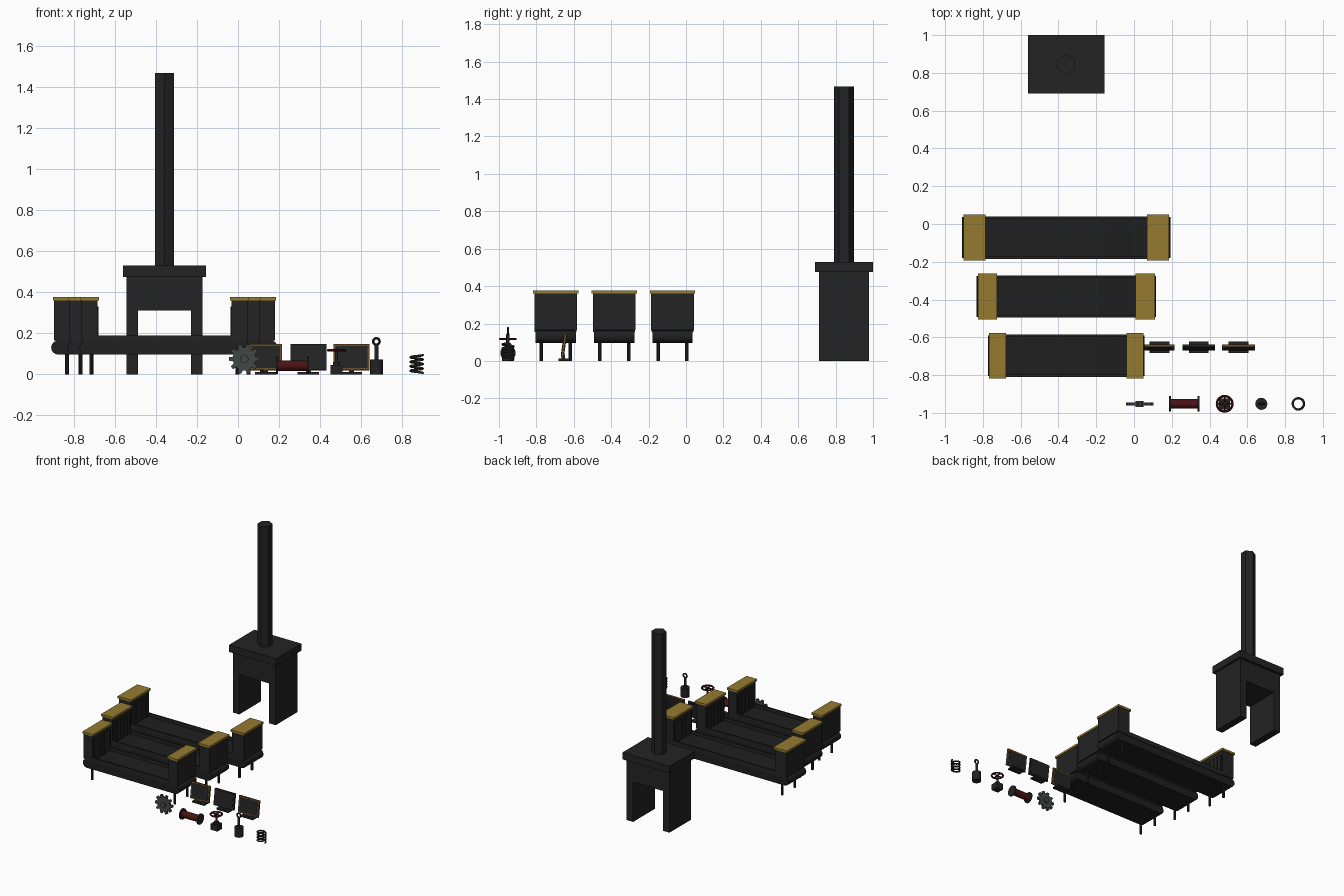
import bpy, bmesh, math
from mathutils import Matrix, Vector

if "Cube" in bpy.data.objects:
    bpy.data.objects.remove(bpy.data.objects["Cube"])


def material(name, rgb):
    m = bpy.data.materials.new(name)
    m.diffuse_color = (*rgb, 1)
    m.use_nodes = True
    m.node_tree.nodes["Principled BSDF"].inputs["Base Color"].default_value = m.diffuse_color
    return m


DARK = material("charcoal", (0.017, 0.017, 0.017))
BELT = material("belt black", (0.014, 0.014, 0.014))
GOLD = material("brass", (0.30, 0.195, 0.03))
STEEL = material("steel grey", (0.055, 0.065, 0.062))
RED = material("dark red", (0.07, 0.006, 0.007))
BRONZE = material("bronze", (0.14, 0.065, 0.018))


def finish(name, bm, mat, smooth=False):
    bmesh.ops.recalc_face_normals(bm, faces=bm.faces)
    me = bpy.data.meshes.new(name)
    bm.to_mesh(me)
    bm.free()
    me.materials.append(mat)
    ob = bpy.data.objects.new(name, me)
    bpy.context.collection.objects.link(ob)
    if smooth:
        bpy.ops.object.select_all(action='DESELECT')
        ob.select_set(True)
        bpy.context.view_layer.objects.active = ob
        bpy.ops.object.shade_smooth_by_angle(angle=math.radians(40))
    return ob


def box(name, x, y, z, mat):
    """Box from (min, max) ranges."""
    bm = bmesh.new()
    bmesh.ops.create_cube(bm, size=1)
    for v in bm.verts:
        v.co = [r[0] if c < 0 else r[1] for c, r in zip(v.co, (x, y, z))]
    return finish(name, bm, mat)


def rod(name, centre, r, length, axis, mat, sides=16, turn=0.0):
    """Cylinder along an axis letter."""
    bm = bmesh.new()
    rot = {'x': Matrix.Rotation(math.pi / 2, 4, 'Y'),
           'y': Matrix.Rotation(math.pi / 2, 4, 'X'),
           'z': Matrix.Identity(4)}[axis]
    bmesh.ops.create_cone(bm, cap_ends=True, segments=sides, radius1=r, radius2=r, depth=length,
                          matrix=Matrix.Translation(centre) @ rot @ Matrix.Rotation(turn, 4, 'Z'))
    return finish(name, bm, mat, sides > 8)


def prism(name, outline, y0, y1, mat, smooth=False):
    """Extrude an x-z outline along y."""
    bm = bmesh.new()
    f = bm.faces.new([bm.verts.new((x, y0, z)) for x, z in outline])
    g = bmesh.ops.extrude_face_region(bm, geom=[f])
    bmesh.ops.translate(bm, vec=(0, y1 - y0, 0),
                        verts=[v for v in g["geom"] if isinstance(v, bmesh.types.BMVert)])
    return finish(name, bm, mat, smooth)


def ring(name, centre, major, minor, axis, mat):
    bpy.ops.mesh.primitive_torus_add(location=centre, major_radius=major, minor_radius=minor,
                                     major_segments=24, minor_segments=8,
                                     rotation=(math.pi / 2 if axis == 'y' else 0, 0, 0))
    ob = bpy.context.object
    ob.name = name
    ob.data.materials.append(mat)
    bpy.ops.object.shade_smooth_by_angle(angle=math.radians(40))


# Furnace: arched body, overhanging slab, six-sided chimney
prism("furnace_body", [(-0.543, 0), (-0.487, 0), (-0.487, 0.31), (-0.23, 0.31), (-0.23, 0),
                       (-0.173, 0), (-0.173, 0.475), (-0.543, 0.475)], 0.711, 0.979, DARK)
box("furnace_slab", (-0.56, -0.155), (0.69, 1.0), (0.475, 0.53), DARK)
rod("chimney", (-0.358, 0.845, 0.999), 0.053, 0.938, 'z', DARK, 6)


# Conveyors: the same machine at three lengths
def conveyor(cx, cy, s):
    half, r, zc = 0.552 * s, 0.034, 0.130
    # Belt loop with round ends
    outline = []
    for side in (1, -1):
        for i in range(9):
            a = math.pi * (i / 8 - 0.5)
            outline.append((cx + side * (half - r + r * math.cos(a)),
                            zc + side * r * math.sin(a)))
    prism("belt", outline, cy - 0.108, cy + 0.108, BELT, True)
    for sy in (-1, 1):
        y = sorted((cy + sy * 0.101, cy + sy * 0.112))
        box("side_rail", (cx - half * 0.96, cx + half * 0.96), y, (0.155, 0.19), DARK)
    for sx in (-1, 1):
        # End housing, brass lid and hanging curtain strips
        a, b = cx + sx * 0.538 * s, cx + sx * 0.436 * s
        box("housing", sorted((a, b)), (cy - 0.114, cy + 0.114), (0.165, 0.36), DARK)
        box("housing_lid", sorted((a + sx * 0.006, b - sx * 0.008)),
            (cy - 0.121, cy + 0.121), (0.36, 0.376), GOLD)
        for i in range(5):
            y = cy + (i - 2) * 0.041
            box("curtain_strip", sorted((b, b - sx * 0.006)), (y - 0.018, y + 0.018),
                (0.17, 0.33), DARK)
        for sy in (-1, 1):
            rod("leg", (cx + sx * 0.475 * s, cy + sy * 0.077, 0.052), 0.0095, 0.104, 'z', DARK, 8)


for cy, s in ((-0.072, 1), (-0.384, 0.86), (-0.697, 0.75)):
    conveyor(-0.358, cy, s)

# Leaning display plates on small stands
for cx, half, rim in ((0.135, 0.080, BRONZE), (0.343, 0.087, DARK), (0.553, 0.087, BRONZE)):
    cy = -0.653
    tilt = Matrix.Translation((cx, cy, 0.083)) @ Matrix.Rotation(math.radians(-8), 4, 'X')
    plate = box("display_frame", (-half, half), (-0.007, 0.007), (-0.063, 0.063), rim)
    plate.matrix_world = tilt
    for sy in (-1, 1):
        face = box("display_face", (-half + 0.01, half - 0.01),
                   sorted((sy * 0.006, sy * 0.009)), (-0.053, 0.053), DARK)
        face.matrix_world = tilt
    box("display_base", (cx - 0.052, cx + 0.052), (cy - 0.03, cy + 0.03), (0, 0.012), DARK)
    box("display_post", (cx - 0.012, cx + 0.012), (cy - 0.012, cy + 0.005), (0.012, 0.035), DARK)

ROW = -0.952

# Gear wheel
teeth = 10
outline = []
for i in range(teeth):
    for off, r in ((-0.30, 0.056), (-0.19, 0.074), (0.19, 0.074), (0.30, 0.056)):
        a = 2 * math.pi * (i + off) / teeth
        outline.append((0.03 + r * math.cos(a), 0.075 + r * math.sin(a)))
prism("gear", outline, ROW - 0.008, ROW + 0.008, STEEL)
rod("gear_hub", (0.03, ROW, 0.075), 0.021, 0.032, 'y', STEEL)

# Spool
rod("spool_winding", (0.265, ROW, 0.042), 0.026, 0.145, 'x', RED, 20)
for x in (0.19, 0.341):
    rod("spool_flange", (x, ROW, 0.042), 0.041, 0.01, 'x', DARK, 20)

# Valve with hand wheel
vx = 0.48
box("valve_body", (vx - 0.029, vx + 0.029), (ROW - 0.029, ROW + 0.029), (0, 0.046), DARK)
rod("valve_neck", (vx, ROW, 0.053), 0.018, 0.016, 'z', DARK)
rod("valve_stem", (vx, ROW, 0.09), 0.007, 0.07, 'z', DARK, 10)
ring("valve_wheel", (vx, ROW, 0.117), 0.041, 0.0065, 'z', RED)
for ax in 'xy':
    rod("valve_spoke", (vx, ROW, 0.117), 0.0045, 0.08, ax, RED, 8)

# Piston
px = 0.674
rod("piston_head", (px, ROW, 0.036), 0.032, 0.072, 'z', DARK, 20)
rod("piston_rod", (px, ROW, 0.105), 0.0095, 0.075, 'z', DARK, 12)
ring("piston_eye", (px, ROW, 0.160), 0.0155, 0.006, 'y', DARK)

# Coil spring
curve = bpy.data.curves.new("spring", 'CURVE')
curve.dimensions = '3D'
curve.bevel_depth = 0.006
curve.bevel_resolution = 1
curve.use_fill_caps = True
turns, n = 4, 80
sp = curve.splines.new('POLY')
sp.points.add(n)
for i, p in enumerate(sp.points):
    a = 2 * math.pi * turns * i / n
    p.co = (0.87 + 0.03 * math.cos(a), ROW + 0.03 * math.sin(a), 0.006 + 0.088 * i / n, 1)
curve.materials.append(DARK)
bpy.context.collection.objects.link(bpy.data.objects.new("spring", curve))
